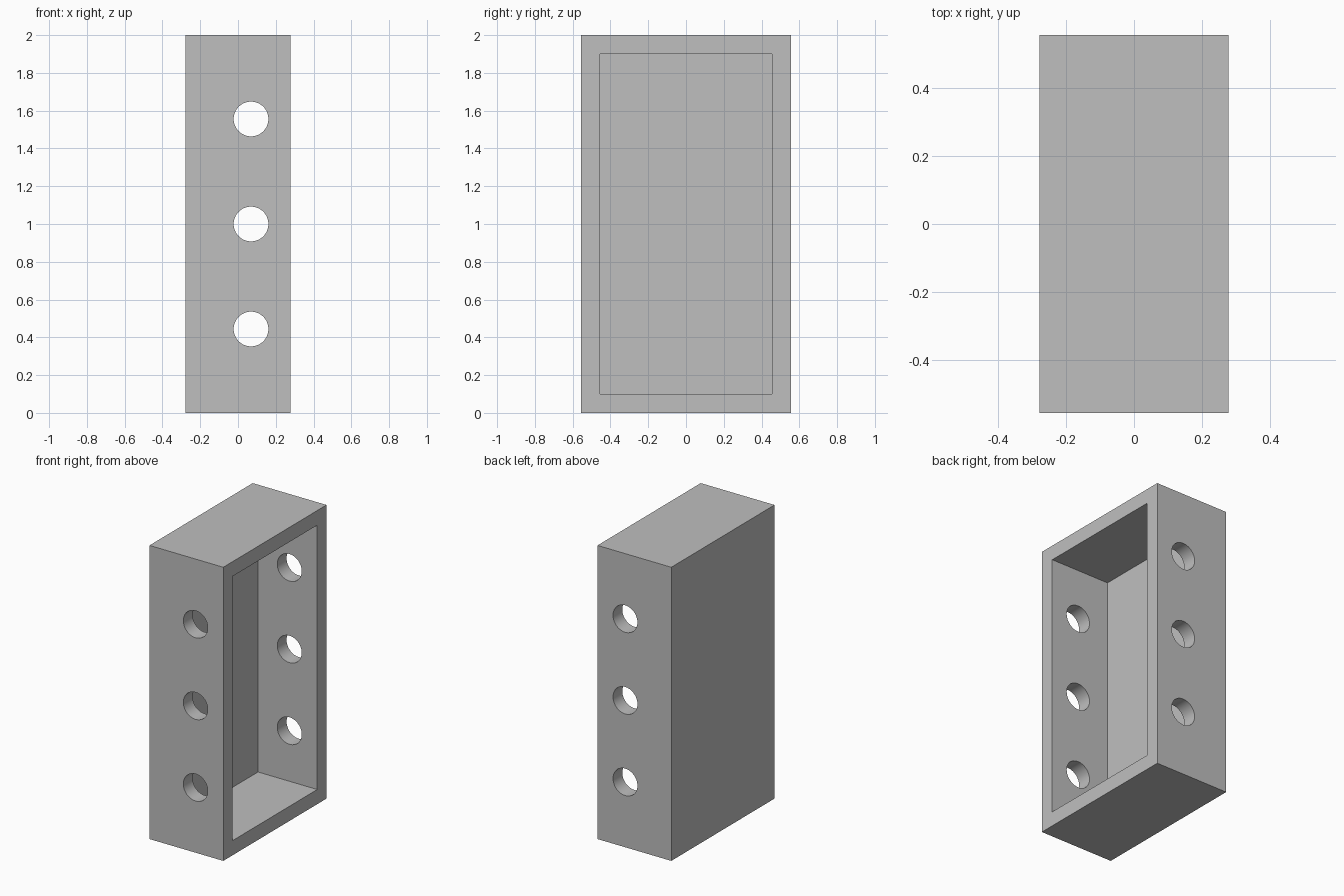
import bpy
import math

if "Cube" in bpy.data.objects:
    bpy.data.objects.remove(bpy.data.objects["Cube"])

X, Y, H = 0.278, 0.5555, 2.0      # half width, half depth, height
WALL, BACK = 0.10, 0.11           # side wall and back panel thickness
HOLE_X, HOLE_R = 0.069, 0.092
HOLE_Z = (0.444, 1.0, 1.556)

grey = bpy.data.materials.new("plain grey")
grey.diffuse_color = (0.52, 0.52, 0.52, 1)
grey.use_nodes = True
grey.node_tree.nodes["Principled BSDF"].inputs["Base Color"].default_value = grey.diffuse_color


def box(name, lo, hi):
    """Axis-aligned box between two corners."""
    bpy.ops.mesh.primitive_cube_add(size=1, location=[(a + b) / 2 for a, b in zip(lo, hi)])
    ob = bpy.context.object
    ob.name = name
    ob.scale = [b - a for a, b in zip(lo, hi)]
    bpy.ops.object.transform_apply(location=True, rotation=True, scale=True)
    ob.data.materials.append(grey)
    return ob


# Outer block
housing = box("open_box_housing", (-X, -Y, 0), (X, Y, H))

# Recess open towards +x
cutters = [box("recess_cutter", (-X + BACK, -Y + WALL, WALL), (X + 0.2, Y - WALL, H - WALL))]

# Three round holes through both side walls
for z in HOLE_Z:
    bpy.ops.mesh.primitive_cylinder_add(vertices=64, radius=HOLE_R, depth=2 * Y + 0.4,
                                        location=(HOLE_X, 0, z),
                                        rotation=(math.pi / 2, 0, 0))
    hole = bpy.context.object
    hole.name = "hole_cutter"
    hole.data.materials.append(grey)
    cutters.append(hole)

# Cut the block, then discard the cutters
bpy.context.view_layer.objects.active = housing
for cutter in cutters:
    cutter.hide_render = True
    mod = housing.modifiers.new("cut", 'BOOLEAN')
    mod.operation = 'DIFFERENCE'
    mod.solver = 'EXACT'
    mod.object = cutter
    bpy.ops.object.modifier_apply(modifier=mod.name)
for cutter in cutters:
    bpy.data.objects.remove(cutter, do_unlink=True)

# Smooth hole walls, crisp box edges
bpy.ops.object.select_all(action='DESELECT')
housing.select_set(True)
bpy.context.view_layer.objects.active = housing
bpy.ops.object.shade_smooth_by_angle(angle=math.radians(30))
